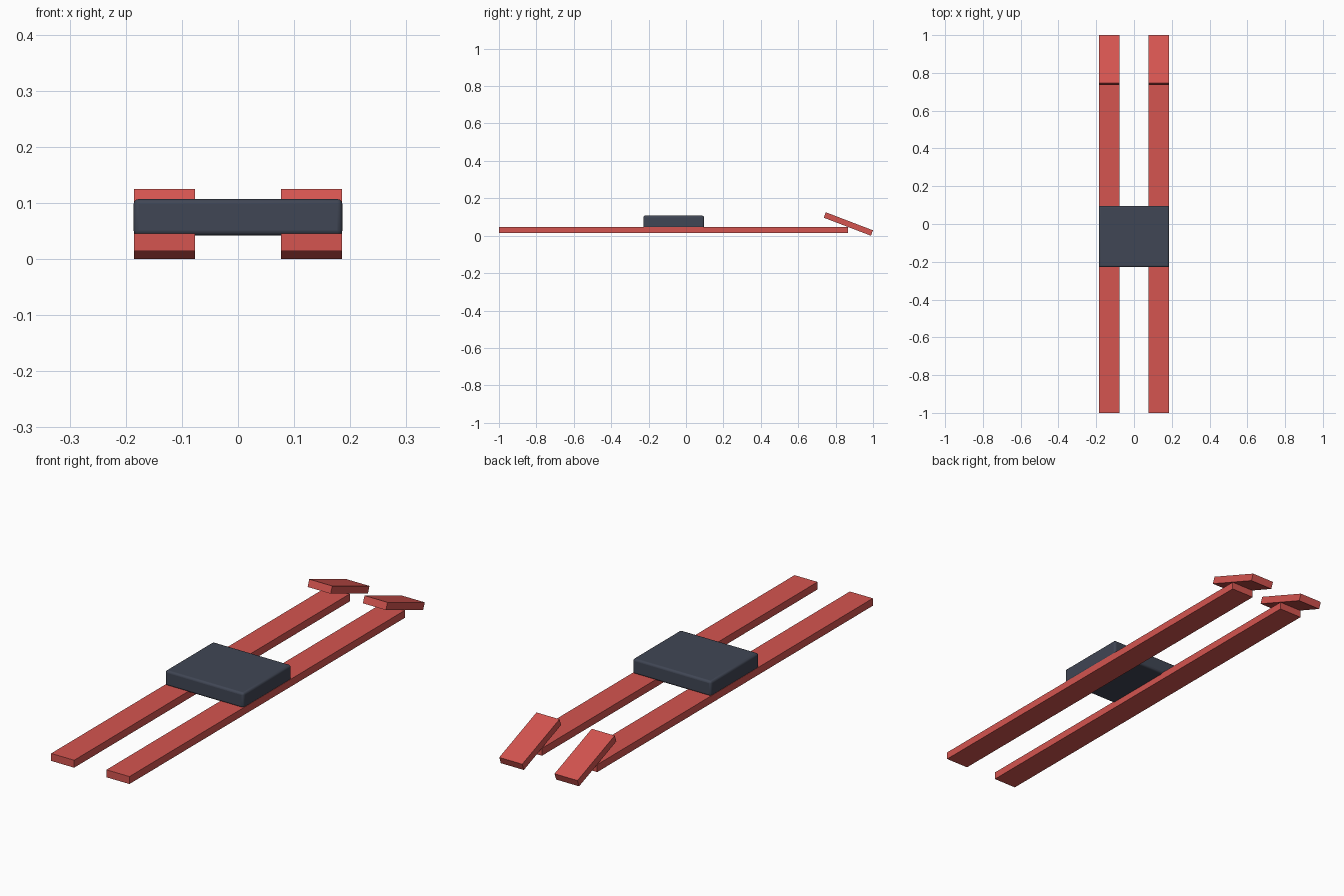
import bpy
from math import radians

cube = bpy.data.objects.get("Cube")
if cube:
    bpy.data.objects.remove(cube, do_unlink=True)


def make_material(name, rgb):
    mat = bpy.data.materials.new(name)
    mat.use_nodes = True
    colour = (*rgb, 1)
    mat.diffuse_color = colour
    mat.node_tree.nodes["Principled BSDF"].inputs["Base Color"].default_value = colour
    return mat


def box(name, centre, size, mat, tilt=0):
    bpy.ops.mesh.primitive_cube_add(size=1, location=centre)
    obj = bpy.context.object
    obj.name = name
    obj.scale = size
    bpy.ops.object.transform_apply(location=False, rotation=False, scale=True)
    obj.rotation_euler.x = radians(tilt)
    obj.data.materials.append(mat)
    return obj


red = make_material("red", (0.66, 0.09, 0.08))
slate = make_material("dark slate", (0.051, 0.061, 0.089))

# Long runners, each with a separate tilted tip at the back
for side, x in (("left", 0.131), ("right", -0.131)):
    box(side + "_runner", (x, -0.067, 0.030), (0.109, 1.866, 0.032), red)
    box(side + "_tip", (x, 0.868, 0.0625), (0.109, 0.27, 0.031), red, tilt=-20.9)

# Softly bevelled deck bridging the runners
deck = box("deck", (0, -0.066, 0.0745), (0.372, 0.325, 0.065), slate)
bevel = deck.modifiers.new("rounded_edges", "BEVEL")
bevel.width = 0.009
bevel.segments = 3
bpy.ops.object.shade_smooth_by_angle(angle=radians(35))
